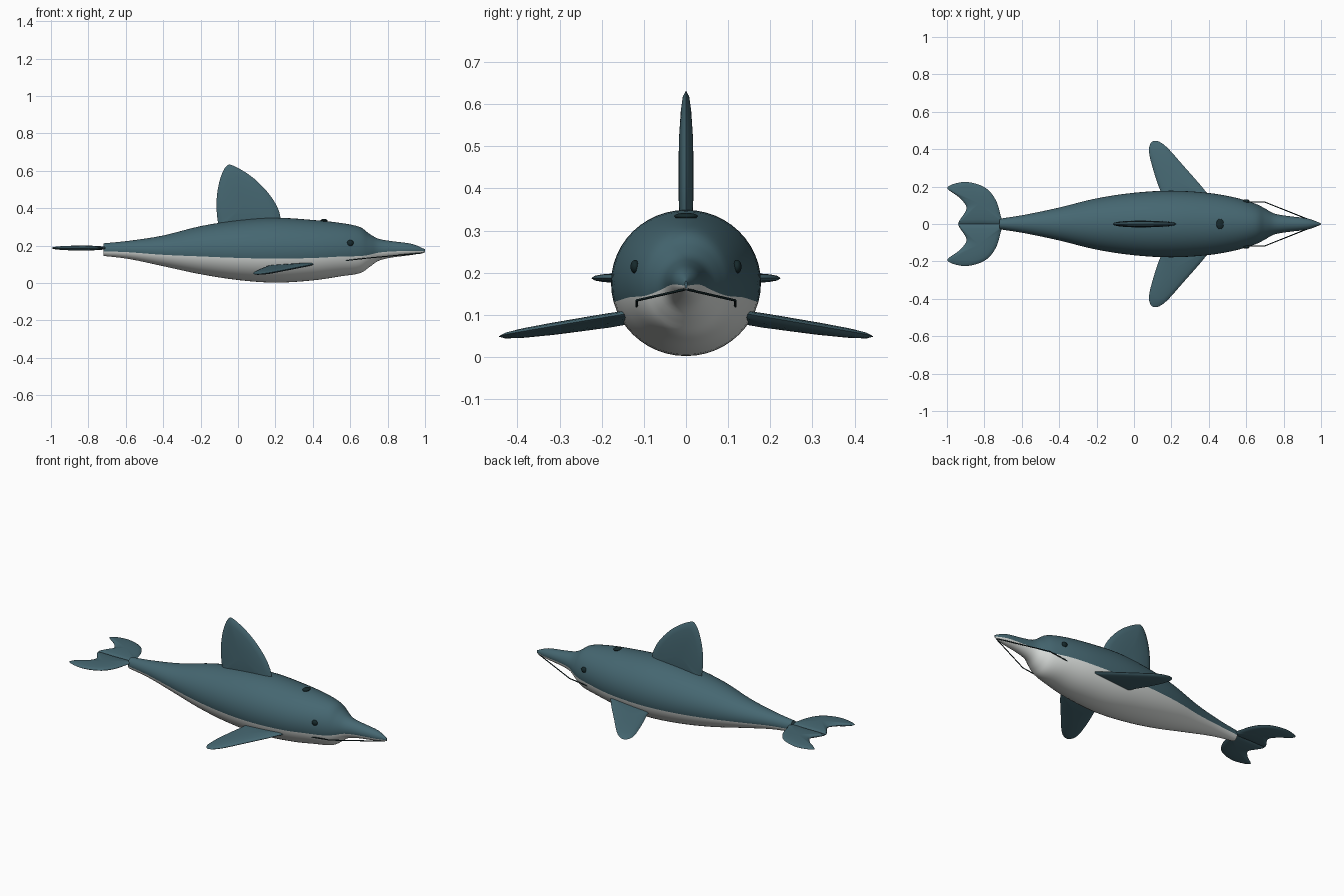
import bpy, bmesh, math
from mathutils import Vector

if "Cube" in bpy.data.objects:
    bpy.data.objects.remove(bpy.data.objects["Cube"])


def material(name, rgb):
    m = bpy.data.materials.new(name)
    m.diffuse_color = (*rgb, 1)
    m.use_nodes = True
    m.node_tree.nodes["Principled BSDF"].inputs["Base Color"].default_value = m.diffuse_color
    return m


TEAL = material("teal skin", (0.06, 0.135, 0.165))
BELLY = material("pale belly", (0.74, 0.77, 0.75))
DARK = material("dark detail", (0.008, 0.022, 0.025))


def spline(pts, steps, closed=False):
    """Catmull-Rom points through a list of tuples."""
    p = [Vector(q) for q in pts]
    n = len(p)
    get = (lambda i: p[i % n]) if closed else (lambda i: p[max(0, min(n - 1, i))])
    out = []
    for i in range(n if closed else n - 1):
        a, b, c, d = (get(i + k) for k in (-1, 0, 1, 2))
        for s in range(steps):
            t = s / steps
            out.append(0.5 * (2 * b + (c - a) * t + (2 * a - 5 * b + 4 * c - d) * t**2
                              + (3 * b - a - 3 * c + d) * t**3))
    return out if closed else out + [p[-1]]


def finish(bm, name, mats, angle=50):
    bmesh.ops.recalc_face_normals(bm, faces=bm.faces)
    me = bpy.data.meshes.new(name)
    bm.to_mesh(me)
    bm.free()
    ob = bpy.data.objects.new(name, me)
    bpy.context.collection.objects.link(ob)
    for m in mats:
        me.materials.append(m)
    bpy.ops.object.select_all(action='DESELECT')
    ob.select_set(True)
    bpy.context.view_layer.objects.active = ob
    bpy.ops.object.shade_smooth_by_angle(angle=math.radians(angle))
    return ob


# Body: lofted rings given as (x, top z), (bottom z, half width)
sections = [
    (-0.72, 0.212, 0.145, 0.028), (-0.58, 0.226, 0.128, 0.050), (-0.40, 0.254, 0.090, 0.088),
    (-0.20, 0.304, 0.047, 0.137), (0.0, 0.335, 0.016, 0.167), (0.20, 0.349, 0.002, 0.178),
    (0.40, 0.337, 0.014, 0.166), (0.55, 0.321, 0.036, 0.139), (0.65, 0.300, 0.052, 0.108),
    (0.70, 0.265, 0.083, 0.083), (0.75, 0.237, 0.118, 0.056), (0.82, 0.224, 0.136, 0.043),
    (0.93, 0.209, 0.150, 0.029), (1.0, 0.180, 0.163, 0.003)]
SEG = 48
bm = bmesh.new()
rings = []
for v in spline([s for s in sections], 4):
    x, top, bot, w = v
    ring = []
    for k in range(SEG):
        a = 2 * math.pi * k / SEG
        ring.append(bm.verts.new((x, w * math.cos(a),
                                  (top + bot) / 2 + (top - bot) / 2 * math.sin(a))))
    rings.append(ring)
for r0, r1 in zip(rings, rings[1:]):
    for k in range(SEG):
        j = (k + 1) % SEG
        f = bm.faces.new((r0[k], r0[j], r1[j], r1[k]))
        # pale underside: everything below 15 degrees under the middle
        if math.sin(2 * math.pi * (k + 0.5) / SEG) < -math.sin(math.radians(15)):
            f.material_index = 1
bm.faces.new(rings[0])
bm.faces.new(rings[-1])
finish(bm, "body", [TEAL, BELLY], 60)


def fin(name, outline, centre, thick, place):
    """Pillow-shaped fin: outline in u,v, place(u, v, t) maps it into space."""
    pts = spline(outline, 5, True)
    c = Vector(centre)
    bm = bmesh.new()
    edge = [bm.verts.new(place(p.x, p.y, 0)) for p in pts]
    n = len(pts)
    for side in (1, -1):
        prev = edge
        for s, h in ((0.93, 0.42), (0.78, 0.68), (0.5, 0.9), (0.25, 0.98)):
            ring = []
            for p in pts:
                q = c + (p - c) * s
                ring.append(bm.verts.new(place(q.x, q.y, side * h * thick)))
            for i in range(n):
                j = (i + 1) % n
                bm.faces.new((prev[i], prev[j], ring[j], ring[i]))
            prev = ring
        mid = bm.verts.new(place(c.x, c.y, side * thick))
        for i in range(n):
            bm.faces.new((prev[i], prev[(i + 1) % n], mid))
    return finish(bm, name, [TEAL])


# Dorsal fin
fin("dorsal_fin",
    [(0.20, 0.28), (0.227, 0.35), (0.185, 0.45), (0.09, 0.555), (-0.02, 0.625), (-0.065, 0.622),
     (-0.10, 0.54), (-0.115, 0.43), (-0.106, 0.32), (-0.08, 0.27)],
    (0.03, 0.42), 0.018, lambda u, v, t: (u, t, v))

# Flippers, tail flukes, eyes and mouth lines, mirrored left and right
for side, tag in ((1, "left"), (-1, "right")):
    fin("flipper_" + tag,
        [(0.40, 0.12), (0.39, 0.165), (0.27, 0.305), (0.165, 0.42), (0.105, 0.444), (0.08, 0.40),
         (0.097, 0.31), (0.14, 0.18), (0.18, 0.11)],
        (0.21, 0.24), 0.014,
        lambda u, v, t: (u, side * v, 0.088 - 0.11 * (v - 0.14) + 0.07 * (u - 0.2) + t))
    fin("tail_fluke_" + tag,
        [(-0.70, 0.0), (-0.71, 0.035), (-0.74, 0.13), (-0.80, 0.197), (-0.905, 0.225),
         (-0.998, 0.195), (-0.935, 0.142), (-0.895, 0.085), (-0.935, 0.015), (-0.93, 0.0),
         (-0.82, 0.0)],
        (-0.83, 0.11), 0.013, lambda u, v, t: (u, side * v, 0.187 + t))

    # thin mouth line standing just off the snout
    cu = bpy.data.curves.new("mouth_line_" + tag, 'CURVE')
    cu.dimensions = '3D'
    cu.bevel_depth = 0.003
    cu.bevel_resolution = 1
    cu.use_fill_caps = True
    path = [(0.57, 0.117, 0.119), (0.70, 0.117, 0.134), (0.985, 0.003, 0.16)]
    sp = cu.splines.new('POLY')
    sp.points.add(len(path) - 1)
    for pt, (x, y, z) in zip(sp.points, path):
        pt.co = (x, side * y, z, 1)
    ob = bpy.data.objects.new("mouth_line_" + tag, cu)
    bpy.context.collection.objects.link(ob)
    cu.materials.append(DARK)


def bead(name, loc, radii):
    bm = bmesh.new()
    bmesh.ops.create_uvsphere(bm, u_segments=20, v_segments=12, radius=1)
    for v in bm.verts:
        v.co = Vector(loc) + Vector(a * b for a, b in zip(v.co, radii))
    finish(bm, name, [DARK])


# Eyes and blowhole
bead("eye_left", (0.60, 0.121, 0.214), (0.018, 0.011, 0.016))
bead("eye_right", (0.60, -0.121, 0.214), (0.018, 0.011, 0.016))
bead("blowhole", (0.46, 0, 0.334), (0.02, 0.028, 0.008))
